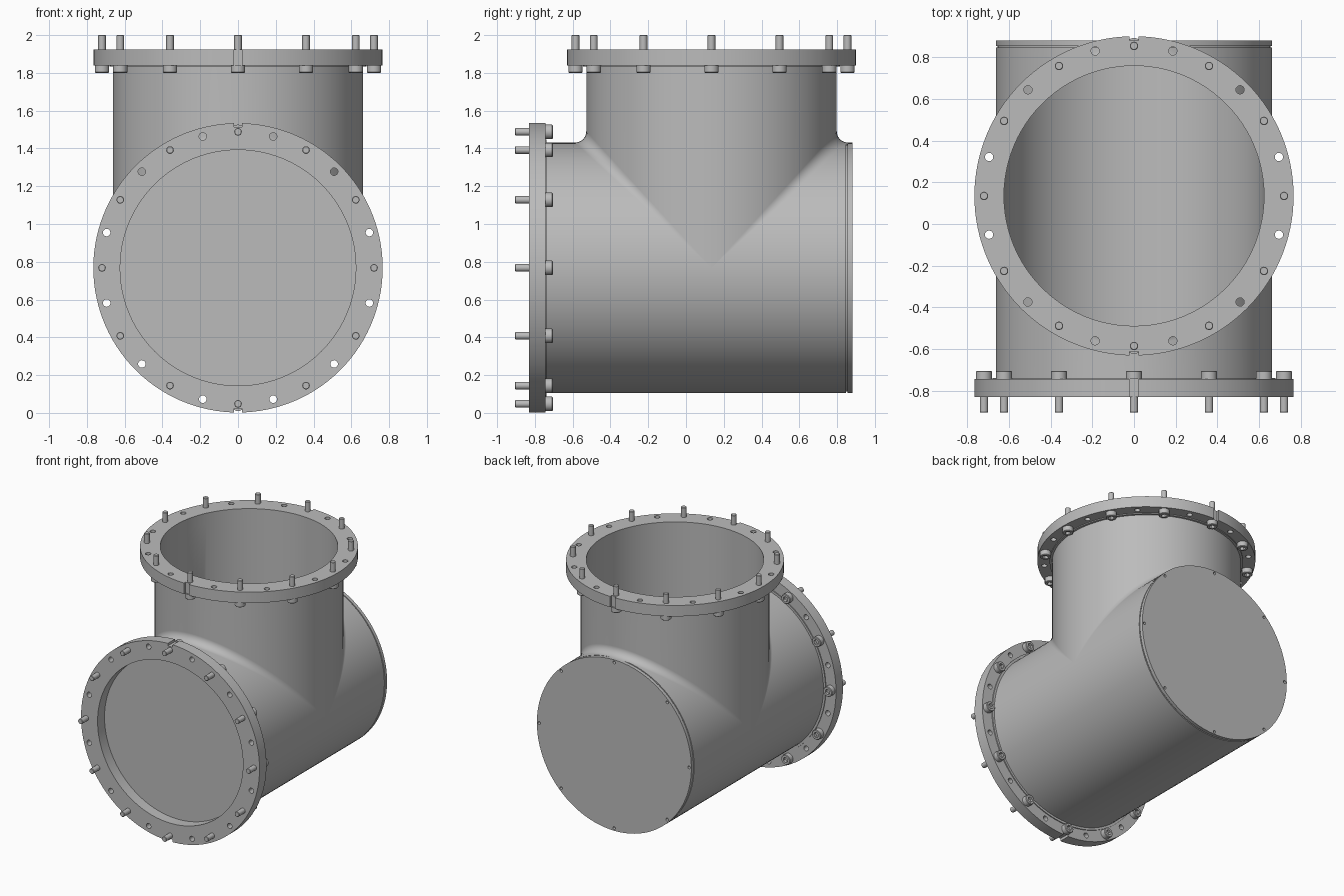
import bpy
import bmesh
from math import sin, cos, pi, radians
from mathutils import Matrix, Vector

if "Cube" in bpy.data.objects:
    bpy.data.objects.remove(bpy.data.objects["Cube"])

# Main sizes
OUTER, BORE, FILLET = 0.663, 0.624, 0.06
FLANGE_R, FLANGE_T, BOLT_R = 0.766, 0.085, 0.72
AXIS_Z, BRANCH_Y = 0.768, 0.135
FRONT_Y, BACK_Y, TOP_Z = -0.745, 0.847, 1.84

steel = bpy.data.materials.new("grey_steel")
steel.use_nodes = True
GREY = (0.5, 0.5, 0.5, 1)
steel.diffuse_color = GREY
steel.node_tree.nodes["Principled BSDF"].inputs["Base Color"].default_value = GREY


def add_object(name, mesh, matrix=Matrix()):
    obj = bpy.data.objects.new(name, mesh)
    bpy.context.collection.objects.link(obj)
    obj.matrix_world = matrix
    return obj


def finish(name, bm, matrix=Matrix()):
    """Weld, orient, colour and smooth a mesh, then place it."""
    bmesh.ops.remove_doubles(bm, verts=bm.verts, dist=1e-5)
    bmesh.ops.recalc_face_normals(bm, faces=bm.faces)
    mesh = bpy.data.meshes.new(name)
    bm.to_mesh(mesh)
    bm.free()
    mesh.materials.clear()
    mesh.materials.append(steel)
    obj = add_object(name, mesh, matrix)
    bpy.ops.object.select_all(action='DESELECT')
    obj.select_set(True)
    bpy.context.view_layer.objects.active = obj
    bpy.ops.object.shade_smooth_by_angle(angle=radians(30))
    return obj


def skin(bm, paths, closed=False):
    """Quads between neighbouring paths of points."""
    rows = [[bm.verts.new(p) for p in path] for path in paths]
    pairs = list(zip(rows, rows[1:])) + ([(rows[-1], rows[0])] if closed else [])
    for a, b in pairs:
        for i in range(len(a) - 1):
            bm.faces.new((a[i], a[i + 1], b[i + 1], b[i]))


def circle(radius, count, cx=0, cy=0):
    return [(cx + radius * cos(2 * pi * i / count), cy + radius * sin(2 * pi * i / count))
            for i in range(count)]


def holes(radius, count, ring, offset=0.0):
    return [circle(radius, 16, ring * sin(a), ring * cos(a))
            for a in (2 * pi * (i + offset) / count for i in range(count))]


def plate(name, loops, thickness, matrix):
    """Flat plate cut from nested outlines, rising from local z = 0."""
    curve = bpy.data.curves.new(name, 'CURVE')
    curve.dimensions = '2D'
    curve.fill_mode = 'BOTH'
    curve.extrude = thickness / 2
    for loop in loops:
        spline = curve.splines.new('POLY')
        spline.points.add(len(loop) - 1)
        for point, (x, y) in zip(spline.points, loop):
            point.co = (x, y, 0, 1)
        spline.use_cyclic_u = True
    helper = add_object(name + "_outline", curve)
    bpy.context.view_layer.update()
    graph = bpy.context.evaluated_depsgraph_get()
    mesh = bpy.data.meshes.new_from_object(helper.evaluated_get(graph))
    bpy.data.objects.remove(helper)
    bm = bmesh.new()
    bm.from_mesh(mesh)
    bpy.data.meshes.remove(mesh)
    bmesh.ops.translate(bm, verts=bm.verts, vec=(0, 0, thickness / 2))
    return finish(name, bm, matrix)


# Tee pipe: two equal cylinders joined by a rolling-ball fillet
def tee_skin(bm, r, fillet, steps=48, arc=8):
    angles = [pi * i / steps for i in range(steps + 1)]
    for side, end in ((-1, FRONT_Y), (1, BACK_Y)):
        paths = []
        for a in angles:
            c, s = cos(a), max(sin(a), 0)
            branch_n, run_n = Vector((c, side * s, 0)), Vector((c, 0, s))
            centre = Vector((c, side * s, s)) * (r + fillet) + Vector((0, BRANCH_Y, AXIS_Z))
            path = [(r * c, BRANCH_Y + side * r * s, TOP_Z)]
            for k in range(arc + 1 if fillet else 1):
                t = k / arc
                n = branch_n.slerp(run_n, t) if s > 1e-4 else branch_n
                path.append(centre - n * fillet if fillet else centre
                            - Vector((c * fillet, 0, 0)))
            path.append((r * c, end, AXIS_Z + r * s))
            paths.append(path)
        skin(bm, paths)
    skin(bm, [[(r * cos(a), y, AXIS_Z - r * sin(a)) for y in (FRONT_Y, BRANCH_Y, BACK_Y)]
              for a in angles])


bm = bmesh.new()
tee_skin(bm, OUTER, FILLET)
tee_skin(bm, BORE, 0)
bmesh.ops.remove_doubles(bm, verts=bm.verts, dist=1e-5)
for axis, level in ((2, TOP_Z), (1, FRONT_Y), (1, BACK_Y)):
    rim = [e for e in bm.edges if e.is_boundary
           and all(abs(v.co[axis] - level) < 1e-4 for v in e.verts)]
    bmesh.ops.bridge_loops(bm, edges=rim)
tee = finish("tee_pipe", bm)
weighted = tee.modifiers.new("even_shading", 'WEIGHTED_NORMAL')
weighted.keep_sharp = True


# Socket-head bolt: turned profile with a hexagonal recess
def bolt_mesh(count=24):
    profile = [(0, 0.16, 0), (0.017, 0.16, 0), (0.02, 0.157, 0), (0.02, 0, 0), (0.038, 0, 0),
               (0.038, -0.036, 0), (0.034, -0.04, 0), (0.021, -0.04, 1), (0.021, -0.018, 1),
               (0, -0.018, 0)]
    paths = []
    for i in range(count):
        a = 2 * pi * i / count
        hexagon = cos(pi / 6) / cos(a % (pi / 3) - pi / 6)
        paths.append([(r * (hexagon if h else 1) * cos(a), r * (hexagon if h else 1) * sin(a), z)
                      for r, z, h in profile])
    bm = bmesh.new()
    skin(bm, paths, closed=True)
    obj = finish("bolt", bm)
    mesh = obj.data
    bpy.data.objects.remove(obj)
    return mesh


# Flange outline with a small index notch on two opposite sides
def notched_outline(half=0.021, depth=0.02):
    edge = (FLANGE_R ** 2 - half ** 2) ** 0.5
    inner = FLANGE_R - depth
    top = [(half, edge), (half, inner), (-half, inner), (-half, edge)]
    left = [p for p in circle(FLANGE_R, 120) if p[0] < -half - 0.005]
    return top + left + [(-x, -y) for x, y in top] + [(-x, -y) for x, y in left]


bolt = bolt_mesh()
frames = {
    "top": Matrix.Translation((0, BRANCH_Y, TOP_Z)),
    "front": Matrix.Translation((0, FRONT_Y, AXIS_Z)) @ Matrix.Rotation(pi / 2, 4, 'X'),
}
for place, frame in frames.items():
    plate(place + "_flange", [notched_outline(), circle(BORE, 96)] + holes(0.02, 12, BOLT_R, 0.5),
          FLANGE_T, frame)
    plate(place + "_weld_collar", [circle(0.68, 96), circle(0.65, 96)], 0.007,
          frame @ Matrix.Translation((0, 0, -0.007)))
    for i in range(12):
        turn = Matrix.Rotation(i * pi / 6, 4, 'Z')
        add_object(f"{place}_bolt_{i + 1}", bolt,
                   frame @ turn @ Matrix.Translation((0, BOLT_R, 0)))

# Back end cap: recessed gasket and a plate with eight screw holes
cap = Matrix.Translation((0, BACK_Y, AXIS_Z)) @ Matrix.Rotation(-pi / 2, 4, 'X')
plate("cap_gasket", [circle(0.655, 96)], 0.008, cap)
plate("end_cap", [circle(OUTER, 96)] + holes(0.011, 8, 0.643), 0.026,
      cap @ Matrix.Translation((0, 0, 0.008)))
